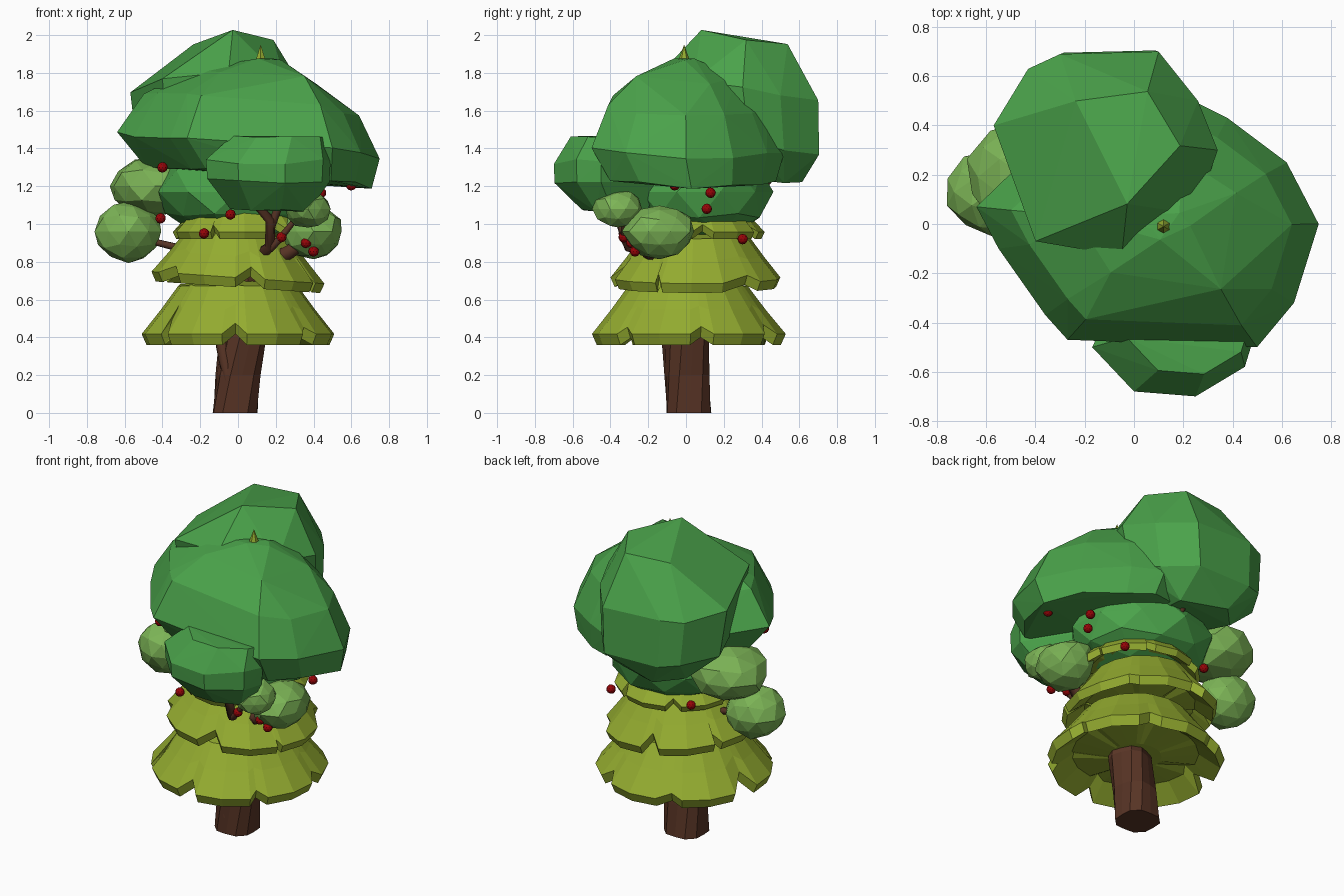
import bpy, bmesh, random
from math import sin, cos, pi
from mathutils import Vector

random.seed(4)
cube = bpy.data.objects.get("Cube")
if cube:
    bpy.data.objects.remove(cube, do_unlink=True)


def material(name, rgb):
    linear = [(c / 255 / 12.92) if c < 11 else ((c / 255 + 0.055) / 1.055) ** 2.4 for c in rgb]
    mat = bpy.data.materials.new(name)
    mat.use_nodes = True
    mat.diffuse_color = (*linear, 1)
    mat.node_tree.nodes["Principled BSDF"].inputs["Base Color"].default_value = (*linear, 1)
    return mat


GREEN = material("leaf green", (74, 162, 74))
LIGHT = material("pale leaf green", (124, 180, 86))
PINE = material("yellow green", (148, 172, 48))
BARK = material("brown bark", (88, 52, 37))
RED = material("berry red", (150, 4, 8))


def finish(bm, name, mat):
    bmesh.ops.recalc_face_normals(bm, faces=bm.faces)
    mesh = bpy.data.meshes.new(name)
    bm.to_mesh(mesh)
    bm.free()
    mesh.materials.append(mat)
    obj = bpy.data.objects.new(name, mesh)
    bpy.context.collection.objects.link(obj)
    return obj


def canopy(name, outline, levels, tilt=(0, 0)):
    """Faceted leaf mass: a plan outline scaled at several heights."""
    mid = sum((Vector(p) for p in outline), Vector((0, 0))) / len(outline)
    bm = bmesh.new()
    for i, (z, scale, dx, dy) in enumerate(levels):
        ring = outline if scale > 0.6 else outline[i % 2::2]
        for p in ring:
            x, y = mid + (Vector(p) - mid) * scale + Vector((dx, dy))
            bm.verts.new((x, y, z + tilt[0] * x + tilt[1] * y + random.uniform(-0.015, 0.015)))
    hull = bmesh.ops.convex_hull(bm, input=bm.verts)
    bmesh.ops.delete(bm, geom=list(set(hull["geom_interior"])), context='VERTS')
    return finish(bm, name, GREEN)


def ball(name, centre, size, mat, jitter=0.0):
    """Faceted ball, slightly irregular if jitter is set."""
    bm = bmesh.new()
    bmesh.ops.create_icosphere(bm, subdivisions=2, radius=1)
    for v in bm.verts:
        v.co *= 1 + random.uniform(-jitter, jitter)
        v.co = Vector(centre) + v.co * Vector(size)
    return finish(bm, name, mat)


def loft(bm, rings):
    """Skin closed rings of points and cap both ends."""
    rows = [[bm.verts.new(p) for p in ring] for ring in rings]
    n = len(rows[0])
    for a, b in zip(rows, rows[1:]):
        for i in range(n):
            bm.faces.new((a[i], a[(i + 1) % n], b[(i + 1) % n], b[i]))
    bm.faces.new(rows[0])
    bm.faces.new(rows[-1])


def skirt(name, centre, radius, z, height, panels, turn, tilt=0.0):
    """Drooping tier of overlapping panels split by notches."""
    # radius share, height share, notch strength
    profile = [(0.3, 0.2, 0), (0.72, 0.26, 0.4), (0.95, 0, 1), (1, 0.17, 1),
               (0.8, 0.55, 0.5), (0.62, 0.92, 0.1), (0.2, 1, 0)]
    columns = []
    for p in range(panels):
        deep = random.uniform(0.3, 1)
        start = p + random.uniform(-0.14, 0.14)
        for part, notch in ((0, deep), (0.14, 0), (0.5, -0.1), (0.86, 0)):
            columns.append(((start + part) * 2 * pi / panels + turn, notch))
    rings = []
    for share, up, strength in profile:
        ring = []
        for angle, notch in columns:
            r = radius * share * (1 - 0.18 * notch * strength)
            x, y = r * cos(angle), r * sin(angle)
            lift = height * (up + 0.25 * max(notch, 0) * strength) + tilt * x
            ring.append((centre[0] + x, centre[1] + y, z + lift))
        rings.append(ring)
    bm = bmesh.new()
    loft(bm, rings)
    return finish(bm, name, PINE)


def branch(name, points, thick):
    """Tapered branch along a short path."""
    curve = bpy.data.curves.new(name, 'CURVE')
    curve.dimensions = '3D'
    curve.bevel_depth = thick
    curve.bevel_resolution = 1
    curve.use_fill_caps = True
    line = curve.splines.new('POLY')
    line.points.add(len(points) - 1)
    for i, (point, co) in enumerate(zip(line.points, points)):
        point.co = (*co, 1)
        point.radius = 1 - 0.5 * i / len(points)
    obj = bpy.data.objects.new(name, curve)
    bpy.context.collection.objects.link(obj)
    curve.materials.append(BARK)


# Trunk: lofted, gently twisted and leaning, with ridged bark
bm = bmesh.new()
rings = []
for z, x, y, r in ((0, -0.015, 0.015, 0.132), (0.2, 0, 0.005, 0.126), (0.4, 0.025, -0.005, 0.126), (0.9, 0.04, 0, 0.11)):
    rings.append([(x + r * (1 - 0.1 * (i % 3 == 0)) * cos(i * pi / 6 + z),
                   y + r * (1 - 0.1 * (i % 3 == 0)) * sin(i * pi / 6 + z), z) for i in range(12)])
loft(bm, rings)
finish(bm, "trunk", BARK)
branch("trunk_root_stem", [(-0.09, -0.05, 0.42), (-0.07, -0.07, 0.28), (-0.03, -0.08, 0.1)], 0.04)

# Conifer tiers and tip
skirt("lower_tier", (0, 0.01), 0.51, 0.36, 0.34, 7, 0.25)
skirt("middle_tier", (0, 0.05), 0.45, 0.665, 0.3, 6, 0.6, -0.07)
skirt("upper_tier", (0.02, 0.04), 0.37, 0.92, 0.22, 6, 0.1)
skirt("hidden_tier", (0.02, 0.0), 0.28, 1.22, 0.2, 5, 0.4)
bm = bmesh.new()
bmesh.ops.create_cone(bm, segments=6, radius1=0.036, radius2=0, depth=0.1, cap_ends=True)
bmesh.ops.translate(bm, verts=bm.verts, vec=(0.12, -0.01, 1.9))
finish(bm, "conifer_tip", PINE)

# Large leaf masses
canopy("main_canopy",
       [(0.75, 0), (0.62, 0.25), (0.38, 0.43), (0.2, 0.52), (-0.3, 0.4), (-0.64, 0.07),
        (-0.55, -0.1), (-0.36, -0.37), (-0.27, -0.47), (0.5, -0.5), (0.65, -0.32)],
       [(1.265, 0.86, 0.05, 0.03), (1.42, 1, 0, 0), (1.64, 0.82, 0.01, 0),
        (1.79, 0.52, 0.05, 0), (1.885, 0.12, 0.06, 0)], (-0.09, -0.04))
canopy("back_canopy",
       [(-0.57, 0.4), (-0.43, 0.63), (-0.3, 0.69), (0.1, 0.7), (0.26, 0.5),
        (0.34, 0.3), (0.25, 0.04), (-0.05, -0.13), (-0.4, -0.07)],
       [(1.3, 0.5, 0, 0.1), (1.48, 0.93, 0, 0.03), (1.77, 1, 0, 0), (2.025, 0.55, 0.04, 0)], (0, -0.15))
canopy("front_canopy",
       [(-0.17, -0.5), (0, -0.68), (0.25, -0.7), (0.45, -0.58), (0.49, -0.45), (0.3, -0.15), (0, -0.15)],
       [(1.08, 0.64, 0, 0.06), (1.23, 0.98, 0, 0), (1.33, 1, 0, 0), (1.455, 0.75, 0.05, 0.03)])
ball("inner_canopy", (0.0, 0.07, 1.17), (0.44, 0.38, 0.25), GREEN, 0.04)

# Pale leaf clusters
for name, centre, size in (
        ("right_upper_cluster", (-0.44, 0.19, 1.2), (0.24, 0.23, 0.16)),
        ("right_lower_cluster", (-0.58, 0.13, 0.96), (0.18, 0.17, 0.16)),
        ("left_front_cluster", (0.37, -0.36, 1.08), (0.12, 0.13, 0.1)),
        ("left_side_cluster", (0.4, -0.14, 0.96), (0.16, 0.19, 0.14))):
    ball(name, centre, size, LIGHT, 0.06)

# Branches reaching to the leaf masses
branch("front_branch", [(0.04, -0.05, 0.78), (0.17, -0.3, 0.88), (0.17, -0.35, 1.02), (0.1, -0.38, 1.1)], 0.035)
branch("front_fork", [(0.17, -0.33, 0.98), (0.22, -0.36, 1.1)], 0.025)
branch("front_left_twig", [(0.17, -0.3, 0.87), (0.22, -0.33, 0.92), (0.3, -0.33, 1.02)], 0.022)
branch("left_branch", [(0.06, 0, 0.75), (0.27, -0.2, 0.85), (0.38, -0.16, 0.93)], 0.045)
branch("right_branch", [(0, 0, 0.8), (-0.34, 0.1, 0.88), (-0.5, 0.12, 0.92)], 0.026)
branch("back_branch", [(0, 0.2, 1.1), (0, 0.4, 1.18), (0, 0.48, 1.27)], 0.02)

# Berries
berries = [(0.6, -0.06, 1.205), (0.44, 0.13, 1.165), (0.44, 0.11, 1.08), (0.32, 0.3, 0.92),
           (-0.4, -0.22, 1.3), (-0.41, 0.02, 1.03), (-0.18, -0.33, 0.95), (-0.04, -0.34, 1.05),
           (0.23, -0.33, 0.93), (0.36, -0.29, 0.9), (0.4, -0.27, 0.855), (-0.26, 0.32, 0.98)]
for i, spot in enumerate(berries):
    ball(f"berry_{i + 1}", spot, (0.028, 0.028, 0.028), RED)
